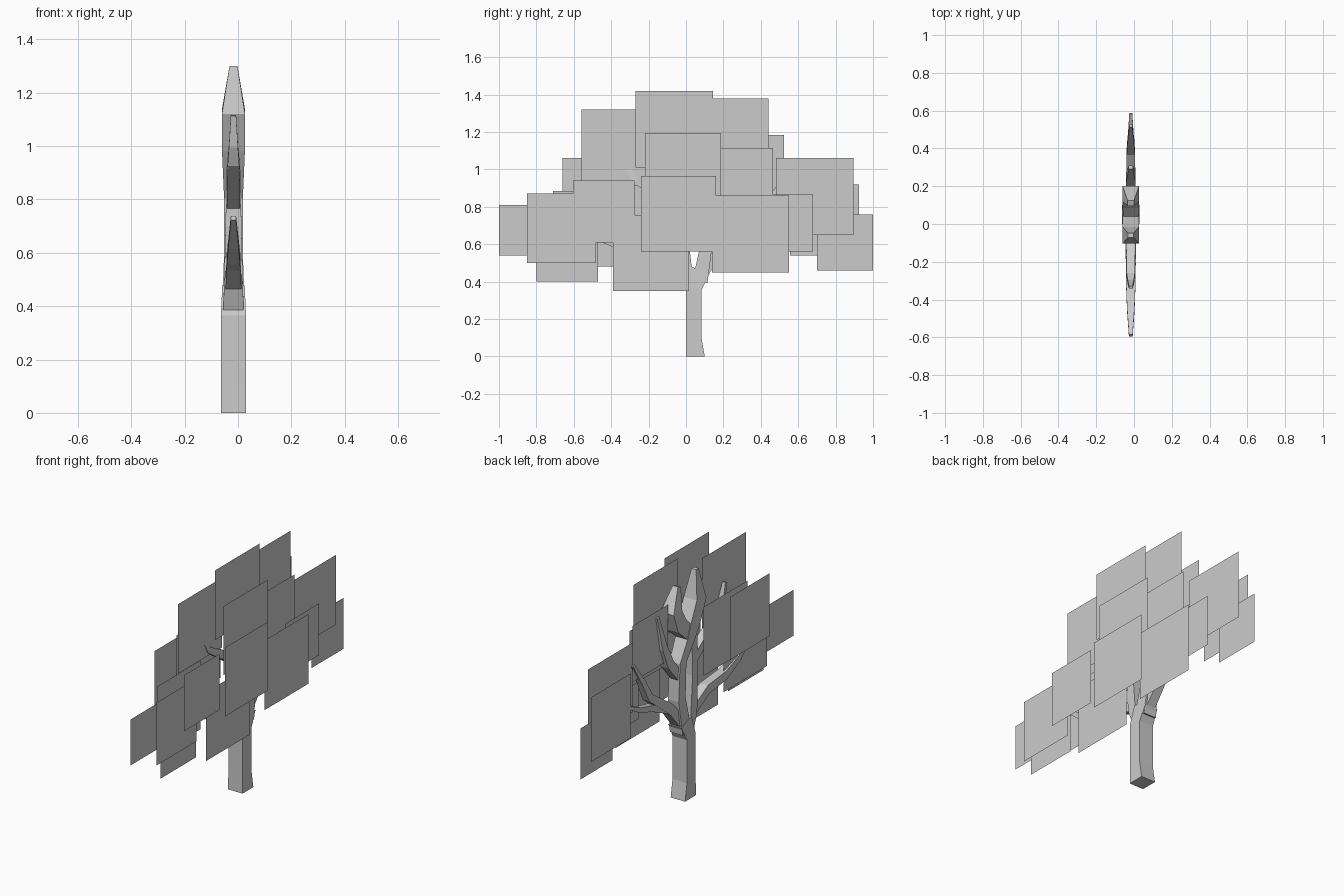
import bpy, bmesh
from mathutils import Vector

AXIS_X = -0.017          # all limbs grow in one flat plane


def mesh_object(name, bm):
    bmesh.ops.recalc_face_normals(bm, faces=bm.faces)
    me = bpy.data.meshes.new(name)
    bm.to_mesh(me)
    bm.free()
    ob = bpy.data.objects.new(name, me)
    bpy.context.collection.objects.link(ob)
    return ob


def limb(name, path):
    """Four-sided tapered limb; path points are (y, z, half depth x, half width)."""
    bm = bmesh.new()
    rings = []
    pts = [Vector((p[0], p[1])) for p in path]
    for i, (y, z, hx, hw) in enumerate(path):
        d = (pts[min(i + 1, len(pts) - 1)] - pts[max(i - 1, 0)]).normalized()
        if i == 0 and name == "trunk":
            d = Vector((0, 1))               # level cut at the ground
        n = Vector((d.y, -d.x)) * hw
        rings.append([bm.verts.new((AXIS_X + sx * hx, y + s * n.x, z + s * n.y))
                      for sx, s in ((-1, -1), (1, -1), (1, 1), (-1, 1))])
    for a, b in zip(rings, rings[1:]):
        for k in range(4):
            bm.faces.new((a[k], a[(k + 1) % 4], b[(k + 1) % 4], b[k]))
    bm.faces.new(rings[0])
    bm.faces.new(rings[-1])
    return mesh_object(name, bm)


def card(i, x, y0, z0, w, h):
    """Flat foliage card facing +x."""
    bm = bmesh.new()
    vs = [bm.verts.new((x, y0 + a * w, z0 + b * h))
          for a, b in ((0, 0), (1, 0), (1, 1), (0, 1))]
    bm.faces.new(vs)
    ob = mesh_object(f"leaf_card_{i:02d}", bm)
    if ob.data.polygons[0].normal.x < 0:
        ob.data.flip_normals()


# Trunk and its leaning fork
limb("trunk", [(.05, 0, .047, .05), (.042, .1, .047, .041),
               (.042, .36, .047, .041), (.08, .46, .042, .05)])

# Main limbs rising through the crown
limb("main_limb", [(.075, .40, .042, .04), (.11, .6, .035, .032), (.10, .81, .035, .03),
                   (.03, .93, .04, .035), (.0, 1.0, .043, .045), (-.06, 1.13, .043, .045),
                   (-.06, 1.30, .015, .012)])
limb("upper_fork", [(.0, .93, .035, .035), (.12, 1.04, .043, .045),
                    (.16, 1.13, .043, .04), (.11, 1.26, .017, .015)])
limb("second_limb", [(.05, .36, .04, .03), (.0, .48, .035, .03),
                     (-.02, .7, .03, .025), (-.02, .93, .025, .025)])

# Side branches
limb("back_branch_high", [(.10, .72, .025, .025), (.2, .84, .025, .028),
                          (.25, .95, .024, .022), (.30, 1.15, .012, .01)])
limb("back_branch_mid", [(.08, .44, .03, .03), (.2, .58, .025, .028),
                         (.38, .71, .022, .022), (.44, .82, .018, .016), (.52, .95, .008, .008)])
limb("back_branch_low", [(.2, .57, .022, .022), (.36, .64, .02, .018),
                         (.47, .67, .015, .014), (.585, .73, .008, .008)])
limb("front_branch_low", [(.0, .48, .03, .025), (-.15, .56, .027, .028),
                          (-.32, .58, .025, .025), (-.45, .63, .02, .018), (-.59, .73, .01, .009)])
limb("front_branch_high", [(-.02, .78, .025, .025), (-.15, .87, .024, .024),
                           (-.27, .94, .022, .018), (-.305, 1.0, .017, .013),
                           (-.335, 1.115, .01, .007)])

# Foliage cards: x, y start, z start, width, height
cards = [
    (.083, -.24, .56, .40, .405), (.073, -.605, .61, .33, .33),
    (.065, -.85, .50, .37, .37), (.0, -1.0, .54, .27, .27),
    (.055, -.80, .40, .33, .33), (.065, -.39, .35, .405, .405),
    (.075, .14, .45, .41, .41), (.05, .37, .56, .31, .305),
    (-.012, .70, .46, .30, .30), (.013, .48, .65, .415, .41),
    (-.03, .555, .54, .37, .38), (.033, .03, .97, .41, .41),
    (.04, -.27, 1.01, .415, .41), (.06, -.22, .79, .407, .405),
    (-.02, .195, .855, .33, .33), (.042, .14, .785, .325, .33),
    (.0, -.56, .91, .41, .41), (-.083, -.66, .69, .37, .37),
    (-.03, -.71, .48, .405, .405), (-.07, -.47, .68, .405, .405),
]
for i, c in enumerate(cards, 1):
    card(i, *c)
